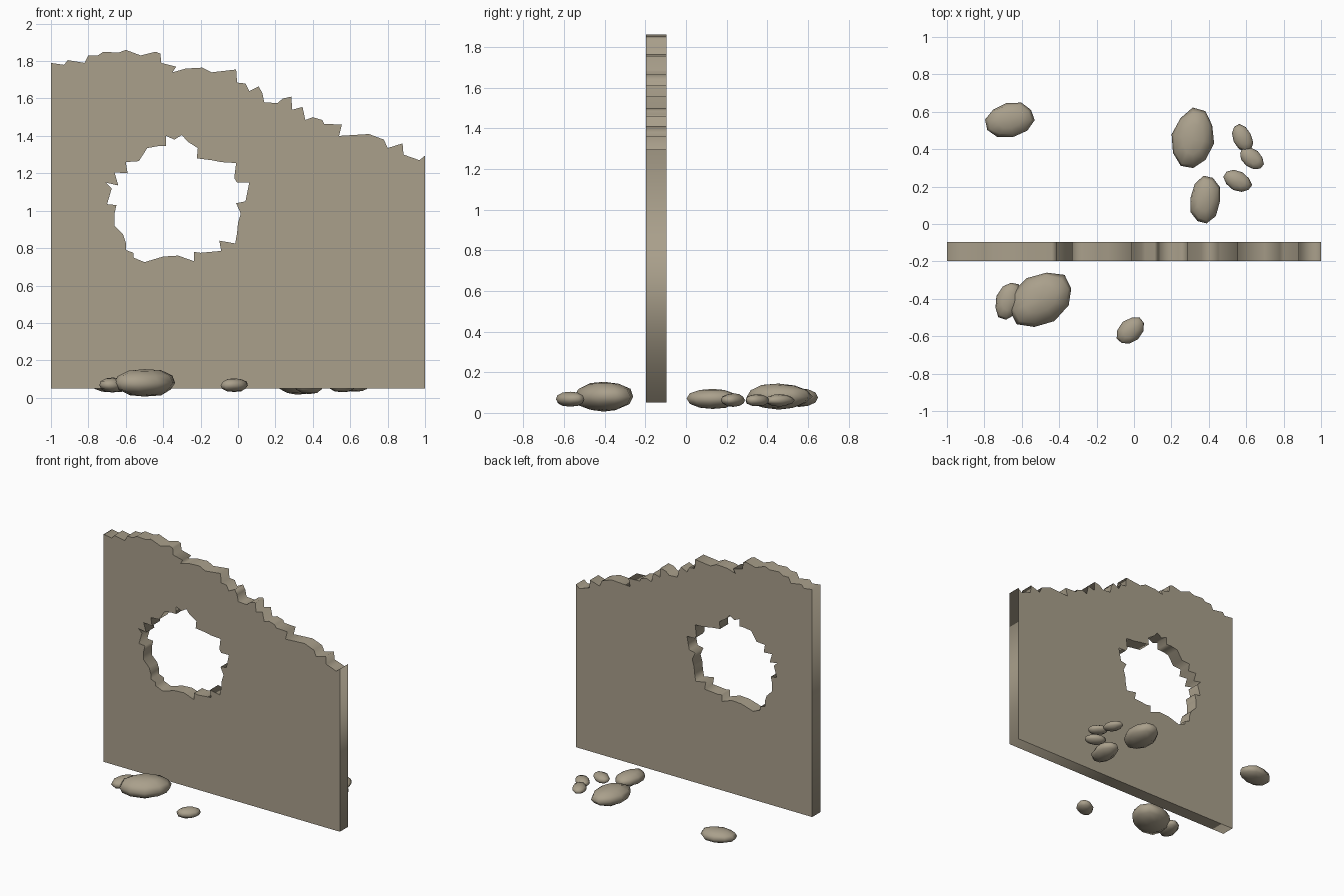
import bpy, bmesh, math, random
from mathutils import Matrix, Vector

random.seed(4)
stone = bpy.data.materials.new("stone")
stone.diffuse_color = (0.40, 0.35, 0.26, 1)

# broken top edge of the wall (x, z), left to right
top = [(-1, 1.79), (-.93, 1.78), (-.91, 1.805), (-.82, 1.79), (-.80, 1.83), (-.75, 1.83),
       (-.72, 1.85), (-.64, 1.845), (-.60, 1.86), (-.52, 1.83), (-.44, 1.85), (-.415, 1.84),
       (-.41, 1.79), (-.33, 1.77), (-.35, 1.74), (-.28, 1.76), (-.19, 1.765), (-.14, 1.74),
       (-.01, 1.755), (-.005, 1.685), (.04, 1.68), (.06, 1.64), (.11, 1.665), (.13, 1.63),
       (.14, 1.58), (.21, 1.575), (.24, 1.60), (.285, 1.61), (.29, 1.54), (.345, 1.555),
       (.36, 1.485), (.40, 1.50), (.45, 1.485), (.46, 1.465), (.555, 1.46), (.54, 1.40),
       (.70, 1.41), (.78, 1.38), (.80, 1.335), (.88, 1.36), (.885, 1.30), (.97, 1.27), (1, 1.295)]

# jagged hole (x, z), clockwise from the top
hole = [(-.30, 1.405), (-.27, 1.37), (-.215, 1.335), (-.22, 1.28), (-.14, 1.27), (-.09, 1.26),
        (-.01, 1.255), (-.02, 1.175), (-.005, 1.15), (.06, 1.15), (.04, 1.05), (-.01, 1.04),
        (.015, .985), (0, .935), (-.005, .88), (-.015, .825), (-.10, .84), (-.09, .785),
        (-.20, .775), (-.235, .78), (-.235, .73), (-.32, .76), (-.40, .755), (-.50, .725),
        (-.56, .75), (-.56, .775), (-.60, .79), (-.60, .83), (-.615, .875), (-.66, .92),
        (-.66, .985), (-.65, 1.03), (-.70, 1.035), (-.675, 1.12), (-.705, 1.15), (-.64, 1.135),
        (-.66, 1.205), (-.59, 1.20), (-.60, 1.26), (-.53, 1.265), (-.485, 1.335), (-.43, 1.345),
        (-.385, 1.345), (-.385, 1.40), (-.34, 1.38)]

# wall: filled outline with hole, given thickness
curve = bpy.data.curves.new("broken_wall", 'CURVE')
curve.dimensions, curve.fill_mode, curve.extrude = '2D', 'BOTH', 0.05
for pts in ([(-1, .05)] + top + [(1, .05)], hole):
    s = curve.splines.new('POLY')
    s.points.add(len(pts) - 1)
    for p, (x, z) in zip(s.points, pts):
        p.co = (x, z, 0, 1)
    s.use_cyclic_u = True
wall = bpy.data.objects.new("broken_wall", curve)
bpy.context.collection.objects.link(wall)
wall.location.y = -0.147
wall.rotation_euler.x = math.pi / 2
bpy.context.view_layer.objects.active = wall
wall.select_set(True)
bpy.ops.object.convert(target='MESH')
wall.data.materials.append(stone)


def rock(name, x, y, z, long, wide, high, angle):
    """Flattened, slightly uneven boulder; sizes are half extents."""
    bm = bmesh.new()
    bmesh.ops.create_uvsphere(bm, u_segments=10, v_segments=6, radius=1)
    for v in bm.verts:
        v.co *= random.uniform(0.94, 1.04)
    turn = Matrix.Rotation(math.radians(angle), 4, 'Z')
    bm.transform(turn @ Matrix.Diagonal((long, wide, high, 1)))
    for f in bm.faces:
        f.smooth = True
    me = bpy.data.meshes.new(name)
    bm.to_mesh(me)
    bm.free()
    me.materials.append(stone)
    ob = bpy.data.objects.new(name, me)
    ob.location = (x, y, z)
    bpy.context.collection.objects.link(ob)


# fallen rubble on both sides of the wall
rocks = [(-.665, .557, .075, .135, .093, .048, 12),
         (.315, .455, .08, .167, .112, .065, 78),
         (.38, .13, .07, .13, .083, .05, 82),
         (.58, .46, .062, .077, .05, .03, -65),
         (.63, .35, .062, .075, .05, .03, -38),
         (.555, .23, .063, .08, .053, .033, -28),
         (-.50, -.405, .08, .188, .132, .075, 33),
         (-.67, -.41, .068, .105, .068, .04, 70),
         (-.02, -.57, .067, .088, .06, .037, 42)]
for i, r in enumerate(rocks):
    rock(f"rubble_stone_{i + 1}", *r)
